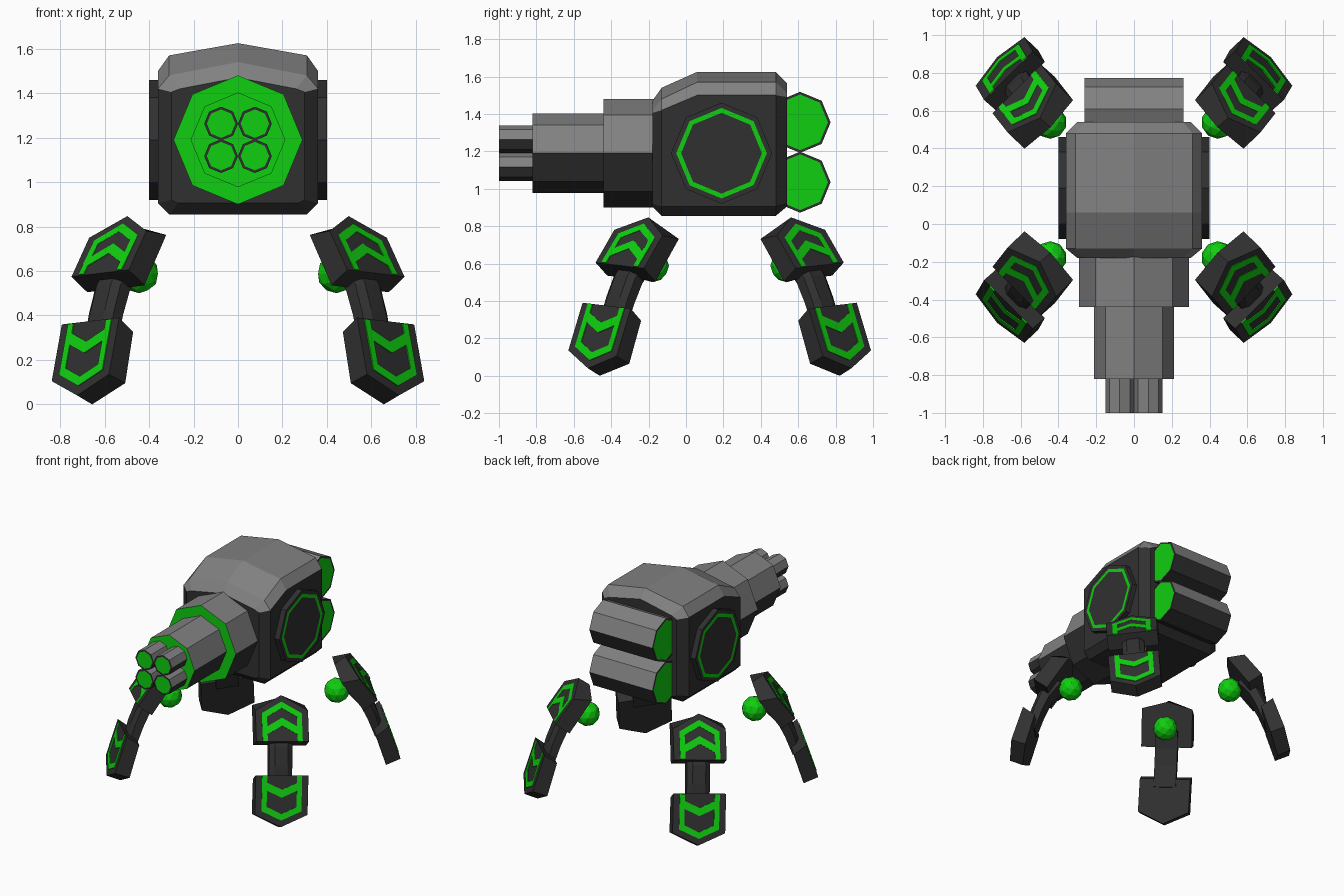
import bpy, bmesh, math
from mathutils import Vector

if "Cube" in bpy.data.objects:
    bpy.data.objects.remove(bpy.data.objects["Cube"])


def material(name, rgb):
    m = bpy.data.materials.new(name)
    m.diffuse_color = (*rgb, 1)
    m.use_nodes = True
    m.node_tree.nodes["Principled BSDF"].inputs["Base Color"].default_value = m.diffuse_color
    return m


MATS = [material("dark_metal", (0.03, 0.03, 0.03)),
        material("grey_metal", (0.22, 0.22, 0.22)),
        material("glow_green", (0.005, 0.62, 0.005))]
DARK, GREY, GREEN = 0, 1, 2


def finish(name, bm):
    bmesh.ops.recalc_face_normals(bm, faces=bm.faces)
    me = bpy.data.meshes.new(name)
    bm.to_mesh(me)
    bm.free()
    for m in MATS:
        me.materials.append(m)
    ob = bpy.data.objects.new(name, me)
    bpy.context.collection.objects.link(ob)
    return ob


def loft(bm, rings, colours=None, caps=True):
    """Skin a list of equal point rings; colours gives one index per ring side."""
    vs = [[bm.verts.new(p) for p in ring] for ring in rings]
    n = len(rings[0])
    for a, b in zip(vs, vs[1:]):
        for i in range(n):
            f = bm.faces.new((a[i], a[(i + 1) % n], b[(i + 1) % n], b[i]))
            f.material_index = colours[i] if colours else DARK
    return [bm.faces.new(vs[0]), bm.faces.new(vs[-1])] if caps else []


def drum(name, axis, centre, radius, start, end, bands, two_tone=True):
    """Octagonal drum along x or y. bands = (inset, colour) from the rim inwards."""
    bm = bmesh.new()
    rings = []
    for d in (start, end):
        ring = []
        for k in range(8):
            a = math.radians(45 * k)
            u, z = centre[0] + radius * math.cos(a), centre[1] + radius * math.sin(a)
            ring.append((d, u, z) if axis == "x" else (u, d, z))
        rings.append(ring)
    # upper half grey, lower half dark
    cols = [GREY if two_tone and k < 4 else DARK for k in range(8)]
    for cap in loft(bm, rings, cols):
        cap.material_index = bands[0][1]
        for inset, colour in bands[1:]:
            bm.normal_update()
            bmesh.ops.inset_individual(bm, faces=[cap], thickness=inset)
            cap.material_index = colour
    return finish(name, bm)


# Hull: sections along y, each (x, z) from the belly edge to the roof ridge
full = [(.31, .855), (.36, .905), (.36, 1.50), (.31, 1.57), (0, 1.625)]
sections = [
    (-.18, [(.27, .905), (.30, .92), (.30, 1.405), (.26, 1.42), (0, 1.47)]),
    (-.13, [(.31, .855), (.36, .905), (.36, 1.42), (.31, 1.48), (0, 1.54)]),
    (.06, full),
    (.48, full),
    (.54, [(.27, .905), (.30, .92), (.30, 1.49), (.26, 1.51), (0, 1.565)])]
bm = bmesh.new()
loft(bm, [[(x, y, z) for x, z in half] + [(-x, y, z) for x, z in half[-2::-1]]
          for y, half in sections],
     [DARK, DARK, GREY, GREY, GREY, GREY, DARK, DARK, DARK])
finish("hull", bm)

# Side hatches with a green ring
for side, tag in ((1, "right"), (-1, "left")):
    drum("side_hatch_" + tag, "x", (.19, 1.19), .27, side * .34, side * .40,
         [(0, DARK), (.028, DARK), (.026, GREEN), (0.0001, DARK)][:1]
         + [(.028, GREEN), (.026, DARK)], two_tone=False)

# Cannon: two stepped housings and four muzzles
drum("cannon_base", "y", (0, 1.19), .29, -.15, -.44, [(0, GREEN)])
drum("cannon_sleeve", "y", (0, 1.19), .213, -.42, -.82, [(0, GREEN)])
for i, (sx, sz) in enumerate(((1, 1), (-1, 1), (1, -1), (-1, -1))):
    drum("muzzle_%d" % (i + 1), "y", (sx * .076, 1.19 + sz * .073), .076, -.80, -1.0,
         [(0, DARK), (.012, GREEN)])

# Rear tanks
for z, tag in ((1.355, "upper"), (1.035, "lower")):
    drum("rear_tank_" + tag, "x", (.61, z), .163, -.262, .262, [(0, DARK), (.014, GREEN)])


def leg_space(sx, sy):
    """Map (across, outward, height) of a leg into the world, slightly rolled."""
    def to_world(s, r, z):
        t = .117 - .085 * z + s
        x, y = (r - t) / math.sqrt(2), (r + t) / math.sqrt(2)
        return Vector((sx * x, y if sy > 0 else .36 - y, z + .085 * s))
    return to_world


W = .182


def armour(name, place, outer, inner):
    """Five-sided plate; outer/inner list (r, z) of flat end, shoulder, tip."""
    def ring(p):
        (e, sh, tip) = p
        return [place(W, *e), place(W, *sh), place(0, *tip), place(-W, *sh), place(-W, *e)]
    bm = bmesh.new()
    loft(bm, [ring(outer), ring(inner)])
    finish(name, bm)

    # Green trim: a pointed border and a chevron on the outer face
    end, sh, tip = (Vector(p) for p in outer)
    axis = (tip - end).normalized()
    out = Vector((abs(axis.y), axis.x * (1 if axis.y < 0 else -1)))
    if out.y < 0 and axis.y > 0:
        out = Vector((axis.y, -axis.x))
    h, top = (sh - end).length, (tip - end).length
    slope = (top - h) / W
    v0, v1 = top - .045, top - .09
    border = [(.138, .004), (.138, v0 - slope * .138), (0, v0),
              (0, v1), (.103, v1 - slope * .103), (.103, .004)]
    chevron = [(.103, .05), (.103, .105), (0, .105 + slope * .103), (0, .05 + slope * .103)]
    bm = bmesh.new()
    for shape in (border, chevron):
        for m in (1, -1):
            rings = []
            for lift in (-.004, .005):
                pts = [end + axis * v + out * lift for _, v in shape]
                rings.append([place(m * s, p.x, p.y) for (s, _), p in zip(shape, pts)])
            loft(bm, rings)
    for f in bm.faces:
        f.material_index = GREEN
    finish(name + "_trim", bm)


# Four legs
for sx, sy, tag in ((1, 1, "back_right"), (-1, 1, "back_left"),
                    (1, -1, "front_right"), (-1, -1, "front_left")):
    place = leg_space(sx, sy)
    armour("thigh_plate_" + tag, place,
           [(.944, .59), (.817, .765), (.749, .847)],
           [(.85, .52), (.692, .747), (.675, .795)])
    armour("foot_plate_" + tag, place,
           [(1.024, .375), (1.110, .12), (1.137, .04)],
           [(.94, .31), (1.01, .08), (1.045, 0)])

    # Curved shin with chamfered outer edges
    bm = bmesh.new()
    path = [((.83, .66), (.76, .60)), ((.925, .54), (.845, .50)),
            ((.975, .42), (.895, .395)), ((1.02, .26), (.95, .25))]
    rings = []
    for o, i in path:
        o, i = Vector(o), Vector(i)
        c = o.lerp(i, .3)
        rings.append([place(s, p.x, p.y) for s, p in
                      ((.08, i), (.08, c), (.045, o), (-.045, o), (-.08, c), (-.08, i))])
    loft(bm, rings)
    finish("shin_" + tag, bm)

    # Hip joint ball
    bm = bmesh.new()
    bmesh.ops.create_icosphere(bm, subdivisions=2, radius=.088)
    bmesh.ops.translate(bm, verts=bm.verts, vec=place(0, .695, .588))
    for f in bm.faces:
        f.material_index = GREEN
    finish("hip_ball_" + tag, bm)
